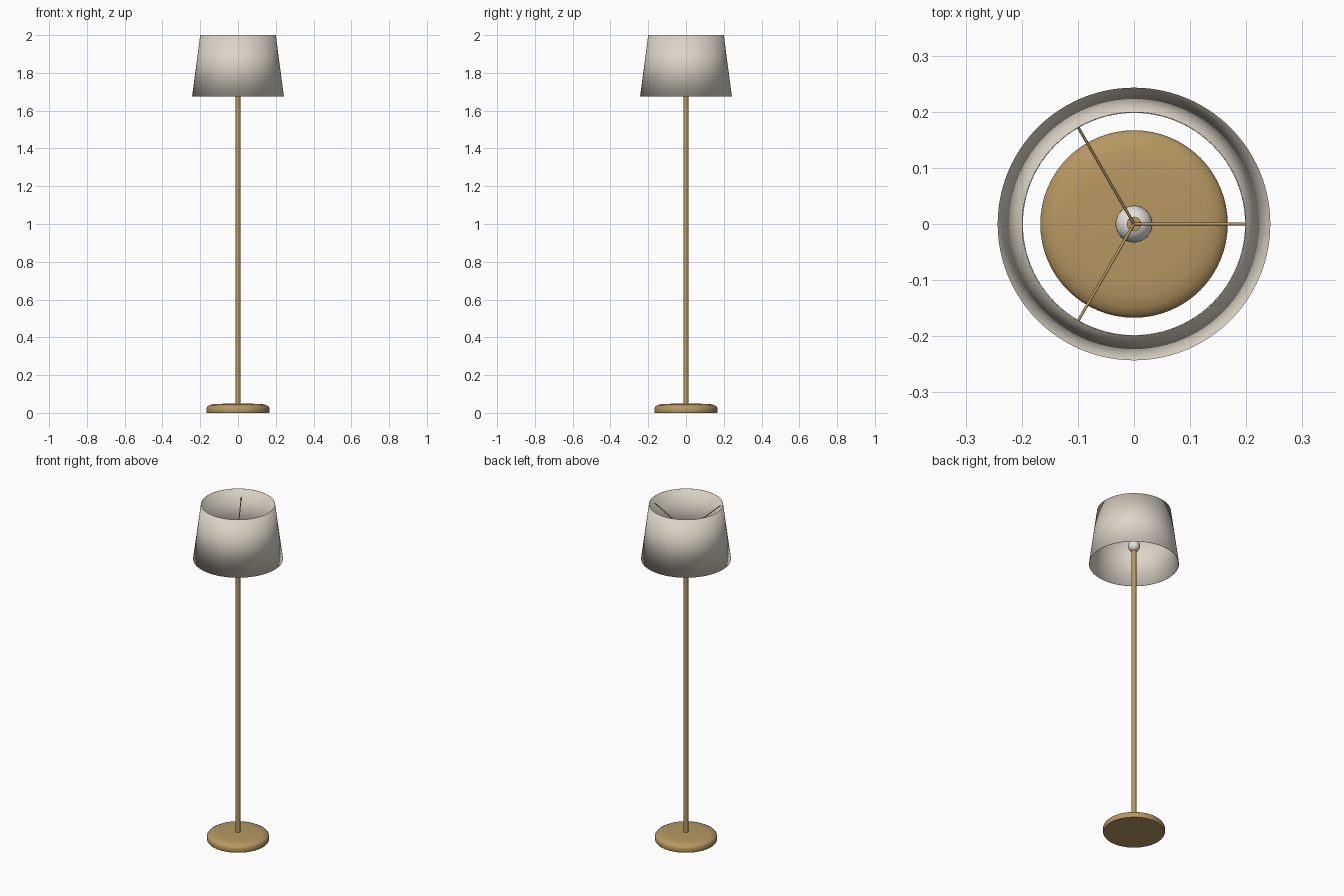
import bpy
import math
from mathutils import Vector

cube = bpy.data.objects.get("Cube")
if cube:
    bpy.data.objects.remove(cube, do_unlink=True)


def material(name, color):
    mat = bpy.data.materials.new(name)
    mat.use_nodes = True
    mat.diffuse_color = (*color, 1)
    mat.node_tree.nodes["Principled BSDF"].inputs["Base Color"].default_value = (*color, 1)
    return mat


brass = material("brass", (0.47, 0.31, 0.12))
linen = material("linen", (0.72, 0.66, 0.57))
white = material("bulb white", (0.80, 0.77, 0.74))


def lathe(name, profile, mat, segments=64, closed=False, angle=40):
    """Spin (radius, height) points around z; points on the axis become poles."""
    verts, rings, faces = [], [], []
    for r, z in profile:
        count = segments if r > 0 else 1
        ring = []
        for i in range(count):
            a = math.tau * i / segments
            ring.append(len(verts))
            verts.append((r * math.cos(a), r * math.sin(a), z))
        rings.append(ring)
    pairs = list(zip(rings, rings[1:]))
    if closed:
        pairs.append((rings[-1], rings[0]))
    for low, high in pairs:
        for i in range(segments):
            j = (i + 1) % segments
            quad = [low[i % len(low)], low[j % len(low)],
                    high[j % len(high)], high[i % len(high)]]
            faces.append(list(dict.fromkeys(quad)))
    mesh = bpy.data.meshes.new(name)
    mesh.from_pydata(verts, [], faces)
    mesh.materials.append(mat)
    obj = bpy.data.objects.new(name, mesh)
    bpy.context.collection.objects.link(obj)
    bpy.ops.object.select_all(action='DESELECT')
    obj.select_set(True)
    bpy.context.view_layer.objects.active = obj
    bpy.ops.object.shade_smooth_by_angle(angle=math.radians(angle))
    return obj


# Weighted foot with a softened upper edge
lathe("base", [(0, 0), (0.165, 0), (0.167, 0.004), (0.167, 0.027), (0.162, 0.034),
               (0.15, 0.041), (0.13, 0.046), (0.10, 0.048), (0, 0.05)], brass)

# Pole, running through the bulb up to the shade carrier
POLE_TOP = 1.845
lathe("pole", [(0, 0.04), (0.013, 0.04), (0.013, POLE_TOP), (0, POLE_TOP)], brass, 32)

# Round bulb
BULB_R, BULB_Z = 0.033, 1.785
arc = [(BULB_R * math.sin(math.pi * i / 16), BULB_Z - BULB_R * math.cos(math.pi * i / 16))
       for i in range(1, 16)]
lathe("bulb", [(0, BULB_Z - BULB_R)] + arc + [(0, BULB_Z + BULB_R)], white, 32)

# Open tapered shade with a thin wall, shaded smoothly over its rims
WALL = 0.002
lathe("shade", [(0.243, 1.675), (0.2, 2), (0.2 - WALL, 2), (0.243 - WALL, 1.675)],
      linen, 96, closed=True, angle=180)

# Three sloping spokes that carry the shade
for n in range(3):
    a = math.tau * n / 3
    start = Vector((0, 0, POLE_TOP))
    end = Vector((0.204 * math.cos(a), 0.204 * math.sin(a), 1.95))
    way = end - start
    spoke = lathe(f"spoke_{n + 1}", [(0, 0), (0.0025, 0), (0.0025, way.length),
                                     (0, way.length)], brass, 12)
    spoke.location = start
    spoke.rotation_euler = way.to_track_quat('Z', 'Y').to_euler()
